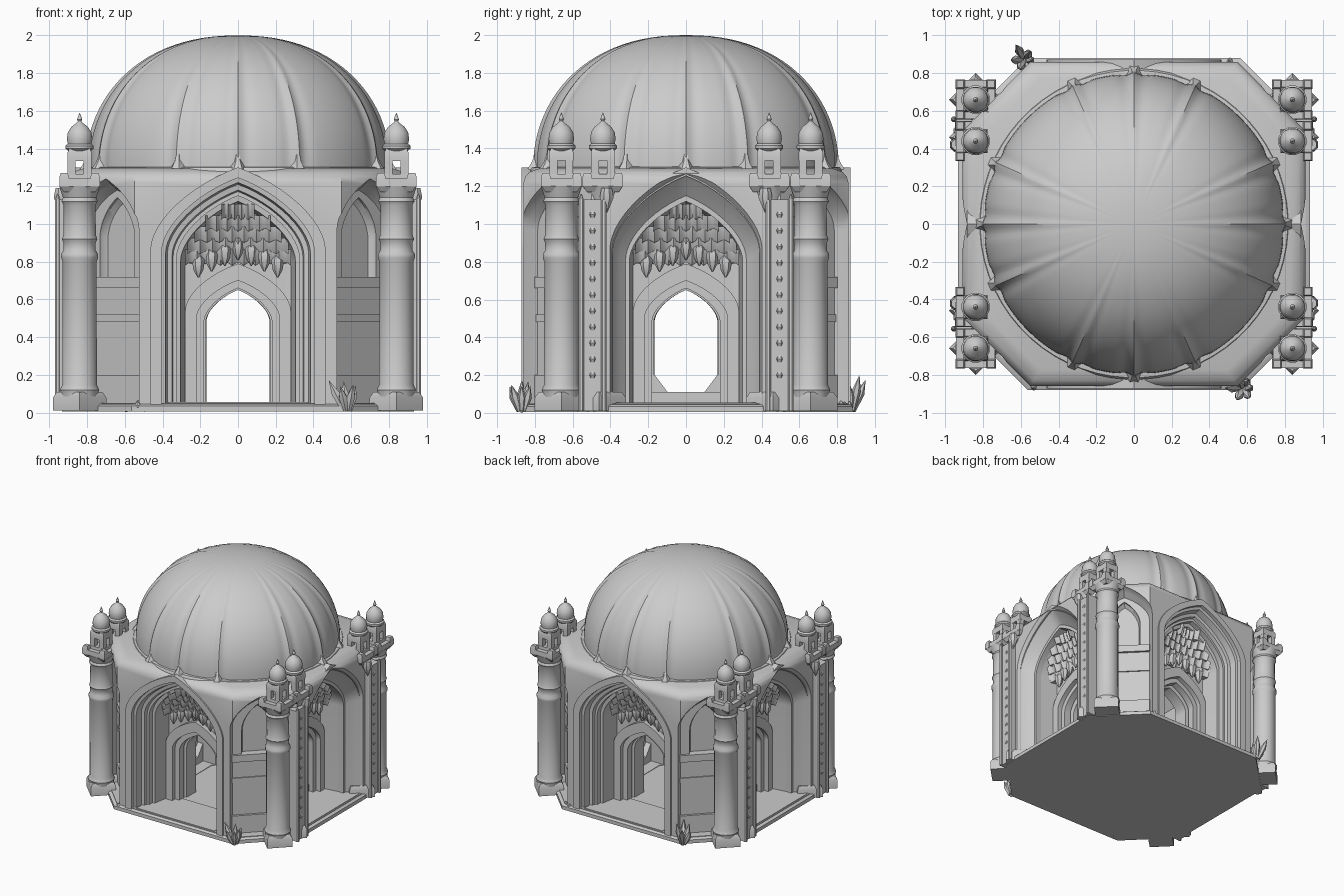
import bpy, bmesh, math, random
from mathutils import Matrix, Vector

if "Cube" in bpy.data.objects:
    bpy.data.objects.remove(bpy.data.objects["Cube"])

random.seed(4)
stone = bpy.data.materials.new("grey_stone")
stone.diffuse_color = (0.6, 0.6, 0.6, 1)
stone.use_nodes = True
stone.node_tree.nodes["Principled BSDF"].inputs["Base Color"].default_value = stone.diffuse_color
IDENT = Matrix.Identity(4)


def loft(name, rings, mat=IDENT, ring_closed=True, loop=False, caps=True):
    """Skin a list of equal-length point rings."""
    bm = bmesh.new()
    vs = [[bm.verts.new(mat @ Vector(p)) for p in r] for r in rings]
    n, m = len(vs[0]), len(vs)
    for i in range(m if loop else m - 1):
        a, b = vs[i], vs[(i + 1) % m]
        for j in range(n if ring_closed else n - 1):
            k = (j + 1) % n
            bm.faces.new((a[j], a[k], b[k], b[j]))
    if caps and not loop:
        bm.faces.new(vs[0])
        bm.faces.new(vs[-1])
    if loop and not ring_closed:
        bm.faces.new([r[0] for r in vs])
        bm.faces.new([r[-1] for r in vs])
    bmesh.ops.recalc_face_normals(bm, faces=bm.faces)
    me = bpy.data.meshes.new(name)
    bm.to_mesh(me)
    bm.free()
    me.materials.append(stone)
    ob = bpy.data.objects.new(name, me)
    bpy.context.collection.objects.link(ob)
    return ob


def lathe(name, prof, x=0, y=0, n=16, mat=IDENT, spin=.5):
    """Turned part; n=4 gives square parts where r is the half width."""
    k = math.sqrt(2) if n == 4 else 1
    rings = [[(x + k * r * math.cos(math.tau * (i + spin) / n),
               y + k * r * math.sin(math.tau * (i + spin) / n), z) for i in range(n)] for r, z in prof]
    return loft(name, rings, mat)


def box(name, x0, x1, y0, y1, z0, z1, mat=IDENT):
    return loft(name, [[(x0, y0, z), (x1, y0, z), (x1, y1, z), (x0, y1, z)] for z in (z0, z1)], mat)


def arch(w, spring, apex, y, zb=.05, n=12):
    """Pointed arch outline, open at the bottom."""
    right = [(w, y, zb)]
    for i in range(n + 1):
        a = math.pi / 2 * i / n
        right.append((w * math.cos(a), y,
                      spring + (apex - spring) * (.62 * math.sin(a) + .38 * (1 - math.cos(a)))))
    return right + [(-x, yy, z) for x, yy, z in right[-2::-1]]


def turn(deg, off=0):
    return Matrix.Rotation(math.radians(deg), 4, 'Z') @ Matrix.Translation((0, -off, 0))


def octagon(s, z):
    q = [(.55, .86), (.91, .5)]
    pts = q + [(x, -y) for x, y in q[::-1]] + [(-x, -y) for x, y in q] + [(-x, y) for x, y in q[::-1]]
    return [(x * s, y * s, z) for x, y in pts]


# Body: eight-sided hall with a rounded, sloped roof edge
body = loft("body", [octagon(1, .01), octagon(1, 1.22), octagon(.99, 1.25), octagon(.965, 1.275),
                     octagon(.9, 1.295)])
loft("floor_slab", [octagon(1.025, .005), octagon(1.025, .035), octagon(1.01, .045)])

# Cutters: stepped front portals, splayed side portals, corner niches, inner chamber
cutters = [lathe("chamber_cutter", [(.38, .046), (.38, .75), (.2, .98)], n=8)]
door = [(.28, .8, 1.1, -.54), (.235, .5, .72, -.535), (.225, .5, .71, -.46), (.17, .48, .65, -.455),
        (.165, .48, .65, -.2)]
front_portal = [(.41, .85, 1.25, -1.1), (.41, .85, 1.25, -.84), (.385, .84, 1.22, -.835),
                (.375, .84, 1.21, -.78), (.35, .83, 1.18, -.775), (.335, .82, 1.16, -.7),
                (.305, .8, 1.12, -.695)] + door
side_portal = [(.41, .87, 1.31, -1.1), (.41, .87, 1.31, -.875), (.39, .85, 1.26, -.83),
               (.35, .83, 1.19, -.775), (.305, .8, 1.13, -.73)] + door
niche = [(.24, .98, 1.24, -1.3), (.24, .98, 1.24, -.99), (.225, .97, 1.21, -.95), (.205, .97, 1.18, -.905)]
window = [(.13, .93, 1.14, -1.0, .72), (.13, .93, 1.14, -.89, .72), (.115, .92, 1.11, -.86, .72)]
sides = [(0, 0), (90, .05), (180, 0), (270, .05)]
for deg, off in sides:
    cutters.append(loft("portal_cutter", [arch(*s) for s in (side_portal if off else front_portal)],
                        turn(deg, off)))
    cutters.append(loft("niche_cutter", [arch(*s) for s in niche], turn(deg + 45)))
    cutters.append(loft("window_cutter", [arch(*s) for s in window], turn(deg + 45)))
bpy.context.view_layer.objects.active = body
for c in cutters:
    mod = body.modifiers.new("cut", 'BOOLEAN')
    mod.operation = 'DIFFERENCE'
    mod.solver = 'EXACT'
    mod.object = c
    bpy.ops.object.modifier_apply(modifier=mod.name)
    bpy.data.objects.remove(c)


def archivolt(name, inner, outer, y0, y1, mat):
    loft(name, [arch(*outer, y0, .01), arch(*outer, y1, .01), arch(*inner, y1, .01), arch(*inner, y0, .01)],
         mat, ring_closed=False, loop=True)


# Portal trim, stalactite vaults and niche ledges
for deg, off in sides:
    m = turn(deg, off)
    if off:
        archivolt("side_portal_frame", (.39, .85, 1.255), (.43, .86, 1.3), -.78, -.835, m)
        archivolt("side_portal_roll", (.3, .8, 1.12), (.325, .82, 1.155), -.69, -.745, m)
        box("door_sill", -.2, .2, -.5, -.4, .02, .11, m)
        for s in (-1, 1):
            loft("sill_corner", [[(s * .18, y, .1), (s * .09, y, .1), (s * .165, y, .2), (s * .18, y, .2)]
                                 for y in (-.45, -.4)], m)
    else:
        archivolt("portal_frame", (.405, .85, 1.245), (.465, .86, 1.3), -.8, -.872, m)
        archivolt("portal_roll", (.325, .82, 1.15), (.345, .83, 1.175), -.69, -.745, m)
    archivolt("door_frame", (.22, .5, .7), (.28, .54, .79), -.5, -.58, m)
    archivolt("door_inner_frame", (.18, .48, .66), (.22, .5, .7), -.48, -.54, m)
    box("threshold", -.37, .37, -.85, -.5, .01, .055, m)
    for t in range(5):
        z, d, cells = .8 + t * .06, .025 + .026 * t, 9 - t
        w = .28 - .012 * t * t
        n = cells * 6

        def scallop(extra, zz):
            front = []
            for i in range(n + 1):
                u = i / n
                curve = .05 * (2 * u - 1) ** 2
                rib = .014 * (1 - abs(math.sin(math.pi * cells * u)))
                front.append((w * (2 * u - 1), -.54 - d - curve - rib + extra,
                              zz - 1.1 * rib * (extra > 0)))
            return front + [(w, -.5, zz), (-w, -.5, zz)]
        loft("vault_tier", [scallop(.022, z - .005), scallop(0, z + .035), scallop(-.004, z + .066)], m)
    for i in range(-3, 4):
        x = i * .07
        z = .87 - .45 * abs(x)
        loft("vault_pendant", [[(x + r * math.cos(a), -.575 + r * math.sin(a), z + h)
                                for a in (0, 1.05, 2.09, 3.14, 4.19, 5.24)]
                               for r, h in ((.004, -.06), (.026, -.02), (.034, .03), (.006, .09))], m)
    c = turn(deg + 45)
    box("niche_ledge", -.21, .21, -.925, -.86, .66, .72, c)
    box("niche_course", -.21, .21, -.915, -.86, .48, .52, c)
    box("niche_plinth", -.21, .21, -.925, -.86, .01, .2, c)

# Dome with twelve ribs and softly bowed panels
rib_angles = [math.radians(b + s) for b in (0, 90, 180, 270) for s in (0, 23.5, 66.5)]


def dome_ring(phi, n=240):
    c, s = max(math.cos(phi), .0001) ** .9, math.sin(phi) ** .95
    ring = []
    for i in range(n):
        a = math.tau * i / n
        d = min(abs((a - b + math.pi) % math.tau - math.pi) for b in rib_angles)
        f = 1 + .016 * math.exp(-(d / .022) ** 2) - .01 * math.exp(-((d - .065) / .04) ** 2)
        r = .798 * c * f
        ring.append((r * math.cos(a), r * math.sin(a), 1.285 + .715 * s))
    return ring


loft("dome", [dome_ring(math.pi / 2 * i / 24) for i in range(25)])
lathe("dome_drum", [(.825, 1.26), (.825, 1.285), (.815, 1.3), (.78, 1.305)], n=64)
for b in rib_angles:
    m = Matrix.Rotation(b, 4, 'Z')
    loft("rib_foot", [[(.845, -.025, 1.28), (.845, .025, 1.28), (.76, .07, 1.28), (.76, -.07, 1.28)],
                      [(.815, -.012, 1.33), (.815, .012, 1.33), (.76, .035, 1.33), (.76, -.035, 1.33)],
                      [(.79, -.006, 1.4), (.79, .006, 1.4), (.75, .006, 1.4), (.75, -.006, 1.4)]], m)


def turret(x, y):
    """Battlemented platform, open lantern, cap and finial."""
    lathe("turret_platform", [(.085, 1.17), (.105, 1.2), (.103, 1.24)], x, y, 4)
    for i in (-1, 1):
        for j in (-1, 1):
            lathe("merlon", [(.025, 1.2), (.025, 1.25), (.018, 1.27)], x + i * .082, y + j * .082, 4)
            lathe("lantern_post", [(.021, 1.23), (.021, 1.35)], x + i * .042, y + j * .042, 4)
    lathe("lantern_sill", [(.066, 1.23), (.064, 1.265)], x, y, 4)
    lathe("lantern_head", [(.064, 1.335), (.064, 1.38), (.055, 1.4)], x, y, 4)
    lathe("turret_cap", [(.055, 1.38), (.076, 1.4), (.076, 1.415), (.064, 1.425), (.069, 1.45), (.064, 1.485),
                         (.045, 1.515), (.018, 1.535), (.009, 1.545), (.014, 1.555), (.001, 1.59)], x, y)


# Paired corner towers: a round column and a panelled pier
for sx in (-1, 1):
    for sy in (-1, 1):
        x, y = sx * .84, sy * .66
        lathe("column", [(.1, .01), (.1, .1), (.106, .12), (.093, .15), (.092, .8), (.1, .82), (.1, .84),
                         (.087, .86), (.087, .9), (.096, .92), (.088, .94), (.086, 1.1), (.098, 1.12),
                         (.09, 1.14), (.11, 1.2)], x, y)
        lathe("column_base", [(.1, .01), (.1, .08), (.085, .11)], x, y, 4, spin=0)
        turret(x, y)
        x0, x1 = sorted((sx * .8, sx * .95))
        y0, y1 = sorted((sy * .425, sy * .565))
        box("pier", x0, x1, y0, y1, .01, 1.13)
        for e in (.435, .555):
            lathe("pier_edge", [(.015, .01), (.015, 1.13), (.004, 1.16)], sx * .956, sy * e, 8)
        lathe("pier_base", [(.1, .01), (.1, .08), (.085, .11)], x, sy * .46, 4, spin=0)
        for i in range(11):
            lathe("pier_carving", [(.01, .16 + i * .085), (.026, .2 + i * .085), (.01, .24 + i * .085)],
                  sx * .933, sy * .495, 8)
        lathe("pier_capital", [(.03, 1.0), (.07, 1.08), (.085, 1.14), (.11, 1.2)], x, sy * .44)
        lathe("pier_corbel", [(.004, 1.06), (.04, 1.14), (.03, 1.19)], sx * .94, sy * .42, 8)
        turret(x, sy * .44)

# Crystal clusters at the foot of the corners
for s, count, cx, cy in ((1, 6, .58, -.87), (-1, 6, .58, -.87), (1, 3, -.52, -.84), (-1, 3, -.52, -.84)):
    for i in range(count):
        lean = Matrix.Translation((s * cx, s * cy, 0)) @ Matrix.Rotation(math.tau * i / count, 4, 'Z') \
            @ Matrix.Rotation(.15 + .35 * random.random(), 4, 'Y')
        h = (.14 + .07 * random.random()) if count > 3 else .07
        lathe("crystal", [(.014, .015), (.024, h * .6), (.001, h)], .01, 0, 6, lean)

# Smooth shading with crisp edges
for ob in bpy.context.scene.objects:
    ob.select_set(True)
bpy.context.view_layer.objects.active = body
bpy.ops.object.shade_smooth_by_angle(angle=math.radians(35))
